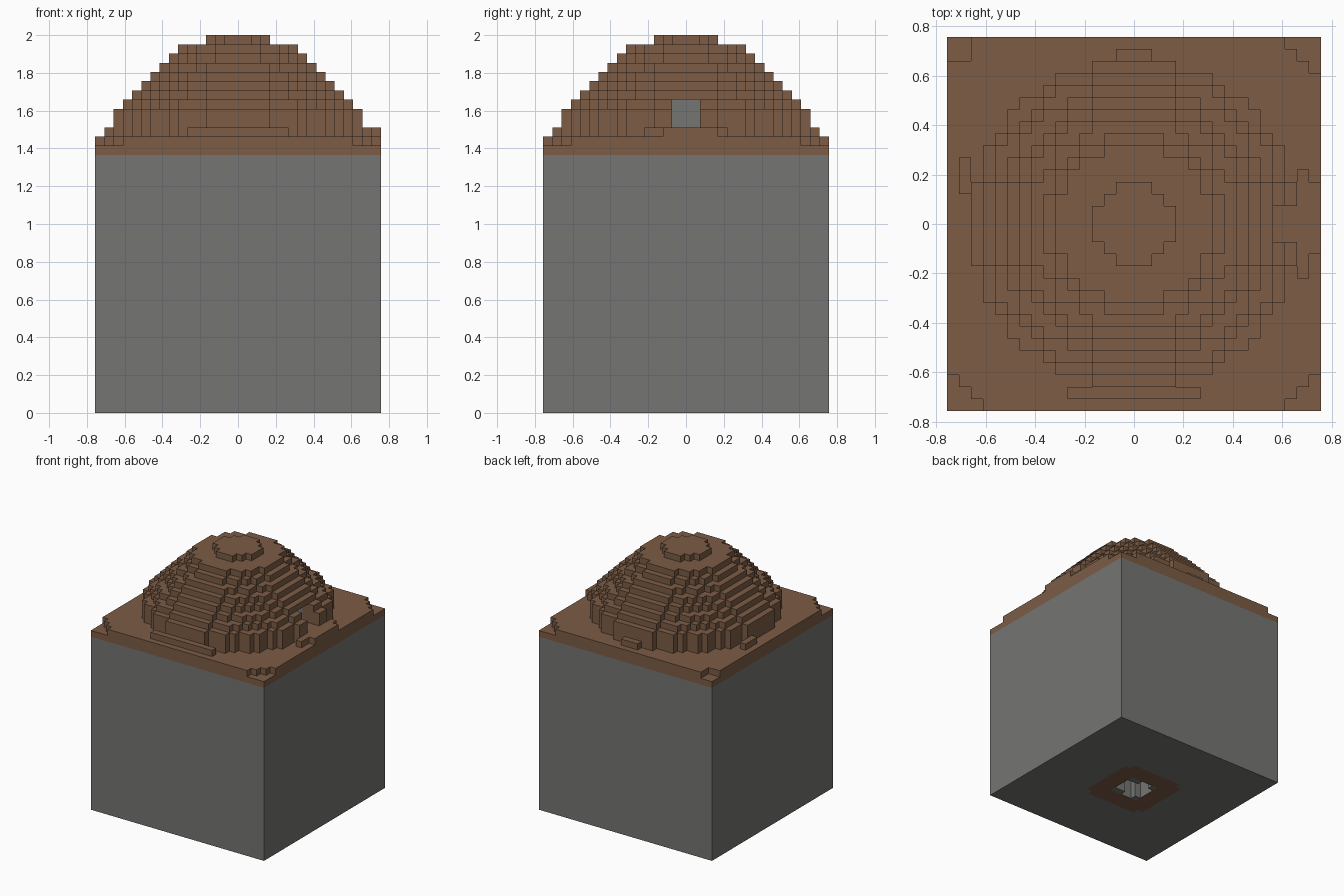
import bpy
import bmesh
import math
from mathutils import Vector

old = bpy.data.objects.get("Cube")
if old:
    bpy.data.objects.remove(old, do_unlink=True)

S = 2 / 41          # size of one block
H = 15              # blocks from the centre to each side
GROUND = 28         # first earth layer


def material(name, colour):
    m = bpy.data.materials.new(name)
    m.use_nodes = True
    m.diffuse_color = colour
    m.node_tree.nodes["Principled BSDF"].inputs["Base Color"].default_value = colour
    return m


MATS = [material("stone_grey", (0.178, 0.178, 0.171, 1)),
        material("earth_brown", (0.202, 0.107, 0.060, 1))]
STONE, EARTH = 0, 1


def box(i0, i1, j0, j1, k0, k1):
    return {(i, j, k) for i in range(i0, i1 + 1)
            for j in range(j0, j1 + 1) for k in range(k0, k1 + 1)}


def disc(m, k):
    return {(i, j, k) for i in range(-m, m + 1) for j in range(-m, m + 1)
            if math.hypot(i, j) <= m + 0.6}


DIRS = [Vector(d) for d in ((1, 0, 0), (-1, 0, 0), (0, 1, 0),
                            (0, -1, 0), (0, 0, 1), (0, 0, -1))]


def build(name, cells, solid, paint):
    """Skin the blocks with outer faces only, then merge flat areas."""
    bm = bmesh.new()
    verts = {}

    def vert(p):
        key = tuple(round(c * 2) for c in p)
        if key not in verts:
            verts[key] = bm.verts.new((p.x * S, p.y * S, (p.z + 0.5) * S))
        return verts[key]

    for c in cells:
        for d in DIRS:
            n = tuple(int(a + b) for a, b in zip(c, d))
            if n in solid:
                continue
            u = Vector((d.y, d.z, d.x)) / 2
            v = d.cross(u)
            mid = Vector(c) + d / 2
            f = bm.faces.new([vert(mid + o) for o in (-u - v, u - v, u + v, v - u)])
            f.material_index = paint(c, n)
    bmesh.ops.dissolve_limit(bm, angle_limit=0.01, verts=bm.verts[:],
                             edges=bm.edges[:], delimit={'MATERIAL'})
    me = bpy.data.meshes.new(name)
    bm.to_mesh(me)
    bm.free()
    for m in MATS:
        me.materials.append(m)
    bpy.context.collection.objects.link(bpy.data.objects.new(name, me))


# Stone block with a small pit in its underside
stone = box(-H, H, -H, H, 0, GROUND - 1)
pit = box(-2, 2, -1, 1, 0, 2) | box(-1, 0, -2, 2, 0, 2)
stone -= pit

# Earth slab with lowered corners
earth = box(-H, H, -H, H, GROUND, GROUND + 1)
for i, j, k in list(earth):
    a, b = H - abs(i), H - abs(j)
    low = max(a, b) <= 1 if i < 0 < j else a + b <= 2
    if k > GROUND and low:
        earth.discard((i, j, k))

# Stepped mound, low ledges around its foot and the path to the doorway
for n, m in enumerate((13, 13, 13, 12, 11, 10, 9, 8, 7, 6, 3)):
    earth |= disc(m, GROUND + 2 + n)
ledge = GROUND + 2
earth |= box(-5, 5, -14, -14, ledge, ledge)
earth |= box(-1, 1, 14, 14, ledge, ledge)
earth |= box(-14, -14, 3, 5, ledge, ledge)
earth |= box(14, 14, -4, 4, ledge, ledge) | box(15, 15, -2, 3, ledge, ledge)

# Doorway tunnel lined with stone
tunnel = box(8, H, -1, 1, ledge + 1, ledge + 3)
earth -= tunnel


def paint_stone(c, n):
    # Square earth ring around the pit
    ring = 3 <= max(abs(c[0]), abs(c[1])) <= 5 and abs(c[0]) + abs(c[1]) <= 9
    return EARTH if n[2] < 0 and ring else STONE


def paint_earth(c, n):
    return STONE if n in tunnel and n[0] < 11 else EARTH


solid = stone | earth
build("stone_block", stone, solid, paint_stone)
build("earth_mound", earth, solid, paint_earth)
